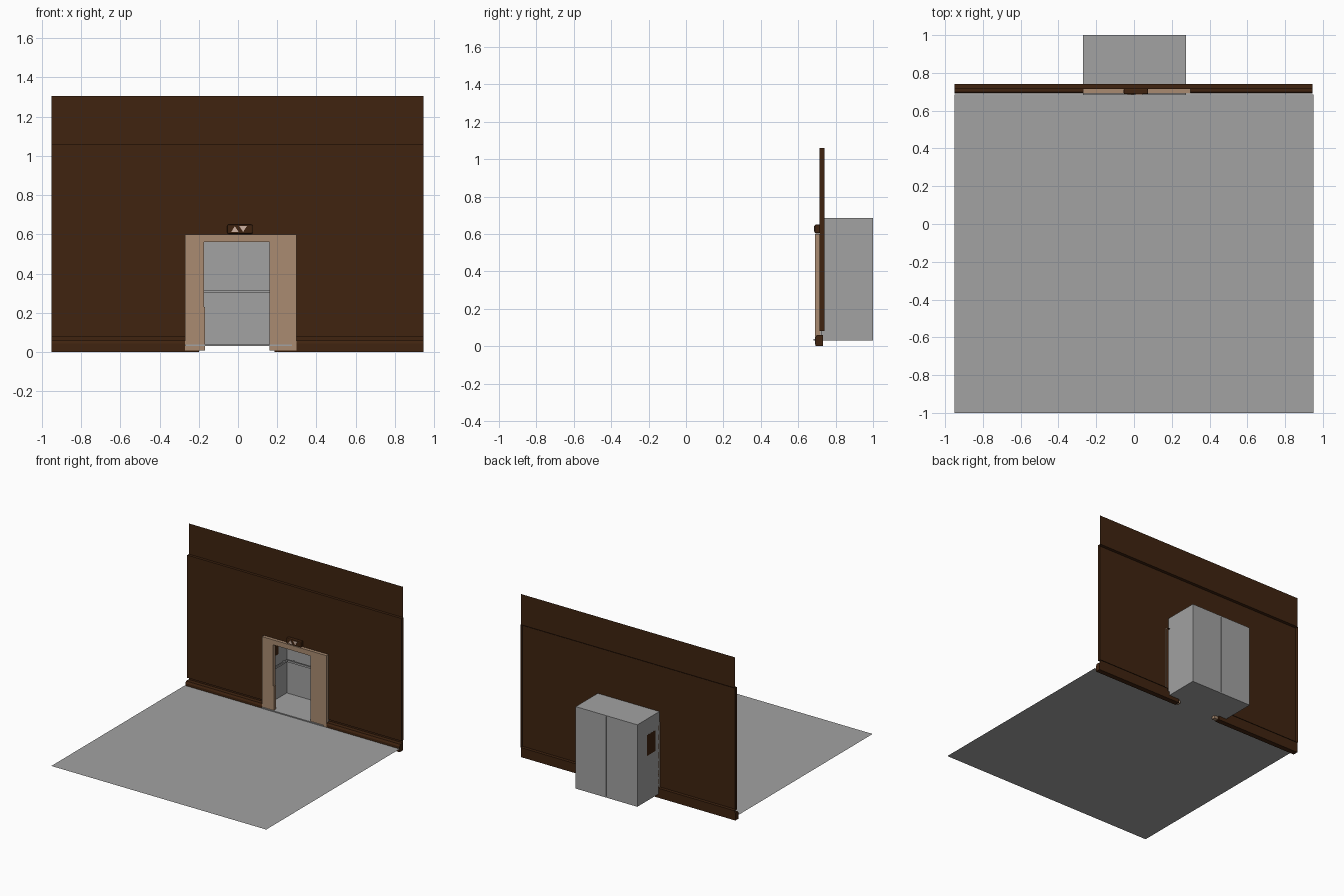
import bpy
import bmesh

cube = bpy.data.objects.get("Cube")
if cube:
    bpy.data.objects.remove(cube)


def material(name, rgb):
    m = bpy.data.materials.new(name)
    m.use_nodes = True
    m.diffuse_color = (*rgb, 1)
    m.node_tree.nodes["Principled BSDF"].inputs["Base Color"].default_value = (*rgb, 1)
    return m


BROWN = material("dark_wood", (0.05, 0.017, 0.005))
TAN = material("light_wood", (0.40, 0.26, 0.165))
GREY = material("grey_metal", (0.36, 0.36, 0.36))
PALE = material("pale_arrow", (0.62, 0.45, 0.36))


def finish(name, bm, mat, bevel=0):
    bmesh.ops.recalc_face_normals(bm, faces=bm.faces)
    me = bpy.data.meshes.new(name)
    bm.to_mesh(me)
    bm.free()
    me.materials.append(mat)
    ob = bpy.data.objects.new(name, me)
    bpy.context.collection.objects.link(ob)
    if bevel:
        mod = ob.modifiers.new("Bevel", "BEVEL")
        mod.width = bevel
        mod.segments = 2
    return ob


def box(name, x, y, z, mat, bevel=0):
    """Box from (min, max) pairs."""
    bm = bmesh.new()
    bmesh.ops.create_cube(bm, size=1)
    for v in bm.verts:
        v.co = [r[0] if c < 0 else r[1] for c, r in zip(v.co, (x, y, z))]
    return finish(name, bm, mat, bevel)


def sheet(name, points, mat):
    """Single flat face."""
    bm = bmesh.new()
    bm.faces.new([bm.verts.new(p) for p in points])
    return finish(name, bm, mat)


def prism(name, points, axis, lo, hi, mat):
    """Outline pushed along axis 0 (points are y, z) or axis 1 (points are x, z)."""
    bm = bmesh.new()
    ring = [bm.verts.new((lo, a, b) if axis == 0 else (a, lo, b)) for a, b in points]
    out = bmesh.ops.extrude_face_region(bm, geom=[bm.faces.new(ring)])
    for v in out["geom"]:
        if isinstance(v, bmesh.types.BMVert):
            v.co[axis] = hi
    return finish(name, bm, mat)


L, R = -0.95, 0.945
FRONT, BACK = 0.715, 0.74
FLOOR = 0.03

# Ground sheet in front of the wall
sheet("floor", [(L, -1, FLOOR), (0.95, -1, FLOOR), (0.95, 0.685, FLOOR), (L, 0.685, FLOOR)], GREY)

# Hollow wall panel with a door notch, open at the back
outline = [(L, 0.08), (-0.27, 0.08), (-0.27, 0.59), (0.292, 0.59),
           (0.292, 0.08), (R, 0.08), (R, 1.06), (L, 1.06)]
bm = bmesh.new()
face = bm.faces.new([bm.verts.new((x, FRONT, z)) for x, z in outline])
bm.normal_update()
rim = bmesh.ops.extrude_edge_only(bm, edges=list(bm.edges))
for v in rim["geom"]:
    if isinstance(v, bmesh.types.BMVert):
        v.co.y = BACK
finish("wall_panel", bm, BROWN)


# Recessed sheets above and below the panel
def wall_strip(name, x0, x1, z0, z1):
    sheet(name, [(x0, BACK - 0.004, z0), (x1, BACK - 0.004, z0),
                 (x1, BACK - 0.004, z1), (x0, BACK - 0.004, z1)], BROWN)


wall_strip("upper_wall", L, R, 1.06, 1.305)

# Skirting on both sides of the door
skirting = [(0.692, 0), (0.692, 0.045), (0.7, 0.06), (0.733, 0.06), (0.733, 0)]
for side, x0, x1, edge0, edge1 in (("right", L, -0.2, L, -0.27), ("left", 0.185, R, 0.292, R)):
    prism(side + "_skirting", skirting, 0, x0, x1, BROWN)
    wall_strip(side + "_skirting_gap", edge0, edge1, 0.05, 0.08)

# Door surround
surround = [(-0.27, 0.008), (-0.167, 0.008), (-0.167, 0.23), (-0.174, 0.23),
            (-0.174, 0.56), (0.16, 0.56), (0.16, 0.008), (0.298, 0.008),
            (0.298, 0.6), (-0.27, 0.6)]
prism("door_surround", surround, 1, 0.69, 0.72, TAN)

# Direction indicator above the door
box("indicator_panel", (-0.055, 0.075), (0.687, 0.717), (0.603, 0.65), BROWN, 0.007)
for name, cx, s in (("up_arrow", -0.016, 1), ("down_arrow", 0.026, -1)):
    tri = [(cx - 0.019, 0.627 - s * 0.015), (cx + 0.019, 0.627 - s * 0.015), (cx, 0.627 + s * 0.015)]
    prism(name, tri, 1, 0.684, 0.689, PALE)

# Lift car shell
CX0, CX1, T = -0.27, 0.275, 0.008
MID = 0.004
box("car_floor", (CX0, CX1), (0.683, 1.0), (FLOOR, FLOOR + T), GREY)
box("car_roof", (CX0, CX1), (0.722, 1.0), (0.685 - T, 0.685), GREY)
body = (FLOOR + T, 0.685 - T)
for name, x in (("right", CX0), ("left", CX1 - T)):
    box("car_" + name + "_wall", (x, x + T), (0.722, 0.99), body, GREY)
for name, x in (("right", (CX0, MID - 0.002)), ("left", (MID + 0.002, CX1))):
    box("car_back_" + name + "_panel", x, (0.99, 1.0), body, GREY)
box("car_back_seam", (MID - 0.01, MID + 0.01), (0.993, 0.997), body, GREY)

# Handrails inside the car
RAIL = (0.3, 0.315)
box("back_handrail", (CX0 + 0.02, CX1 - 0.02), (0.965, 0.975), RAIL, GREY)
for name, x in (("right", CX0 + 0.02), ("left", CX1 - 0.03)):
    box(name + "_handrail", (x, x + 0.01), (0.75, 0.975), RAIL, GREY)
    for i, y in enumerate((0.78, 0.94)):
        a = x - 0.012 if name == "right" else x
        box(f"{name}_rail_bracket_{i}", (a, a + 0.022), (y, y + 0.008), RAIL, GREY)
for i, x in enumerate((-0.2, 0.2)):
    box(f"back_rail_bracket_{i}", (x, x + 0.008), (0.975, 0.99), RAIL, GREY)

# Control plate let through the car's right wall
box("control_plate", (CX0 - 0.001, CX0 + T + 0.002), (0.77, 0.88), (0.39, 0.555), BROWN)
